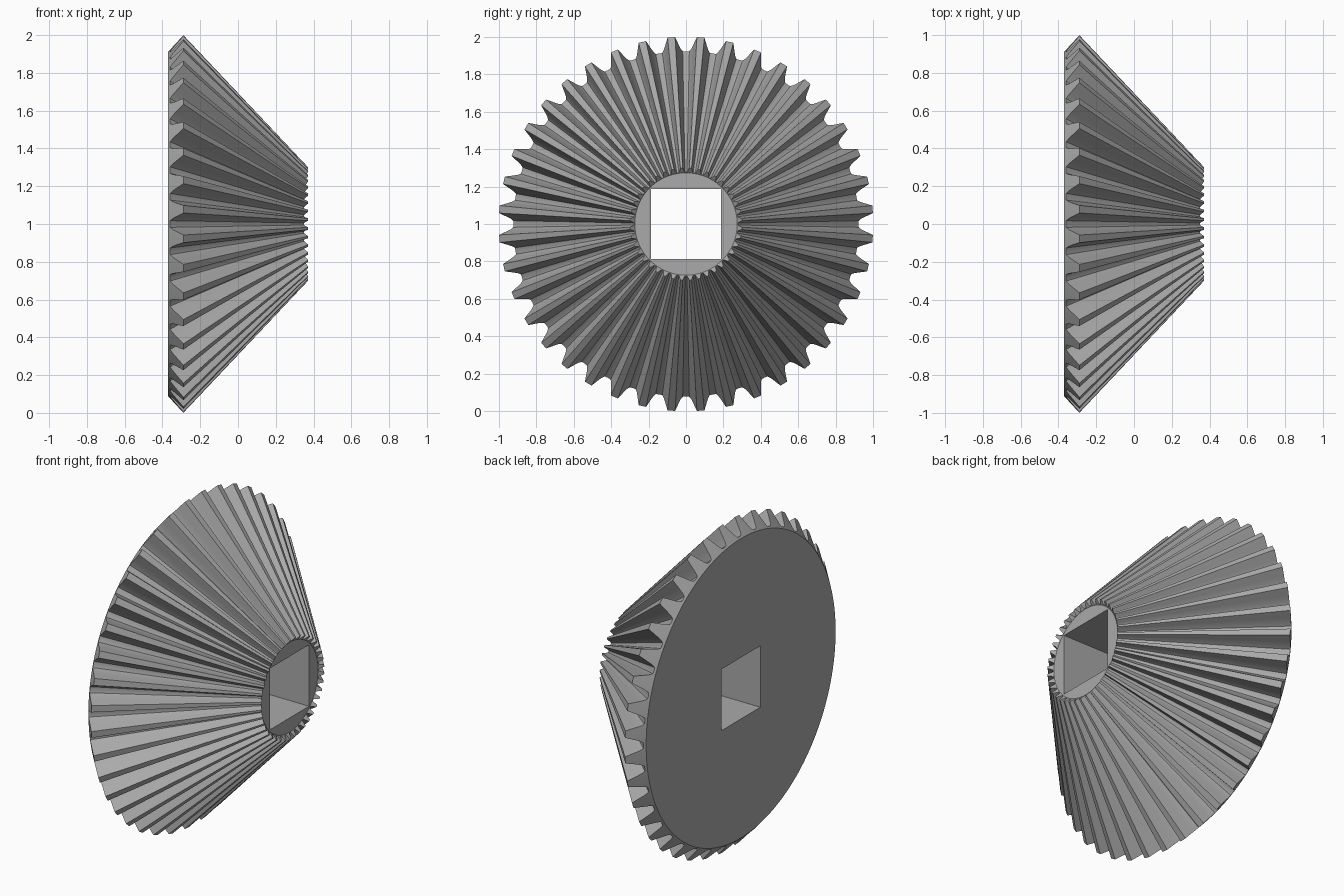
import bpy, bmesh, math

cube = bpy.data.objects.get("Cube")
if cube:
    bpy.data.objects.remove(cube)

TEETH = 40
APEX = 0.655          # x where all tooth lines meet
SMALL = 0.3           # size of the small end relative to the large end
BACK_X, BACK_R = -0.37, 0.912
HOLE = 0.187          # half width of the square bore

# One tooth: angle from its centre in degrees, radius at the large end
half = [(-4.5, 0.922), (-3.4, 0.924), (-2.75, 0.938), (-2.1, 0.962),
        (-1.6, 0.983), (-1.15, 1.001)]
tooth = half + [(-a, r) for a, r in reversed(half[1:])]

grey = bpy.data.materials.new("grey metal")
grey.use_nodes = True
colour = (0.4, 0.4, 0.4, 1)
grey.diffuse_color = colour
grey.node_tree.nodes["Principled BSDF"].inputs["Base Color"].default_value = colour

bm = bmesh.new()


def point(x, r, deg):
    a = math.radians(deg)
    return bm.verts.new((x, r * math.sin(a), 1 + r * math.cos(a)))


def ring(scale, toothed):
    """Ring on the back cone, shrunk towards the apex."""
    verts = []
    for i in range(TEETH):
        centre = 45 + (i + 0.5) * 360 / TEETH
        for a, r in tooth:
            r = r if toothed else BACK_R
            x = BACK_X + (r - BACK_R) * 0.91
            verts.append(point(APEX + (x - APEX) * scale, r * scale, centre + a))
    return verts


def bridge(a, b):
    n = len(a)
    for i in range(n):
        j = (i + 1) % n
        bm.faces.new((a[i], a[j], b[j], b[i]))


# Toothed body between the two flat discs
rings = [ring(1, False), ring(1, True), ring(SMALL, True), ring(SMALL, False)]
for a, b in zip(rings, rings[1:]):
    bridge(a, b)

# Flat discs with a square opening, and the bore walls
squares = []
for rim in (rings[0], rings[-1]):
    x = rim[0].co.x
    square = [point(x, HOLE * math.sqrt(2), 45 + 90 * k) for k in range(4)]
    q = len(rim) // 4
    for k in range(4):
        arc = [rim[(k * q + i) % len(rim)] for i in range(q + 1)]
        bm.faces.new(arc + [square[(k + 1) % 4], square[k]])
    squares.append(square)
bridge(*squares)

bmesh.ops.recalc_face_normals(bm, faces=bm.faces)
mesh = bpy.data.meshes.new("bevel_gear")
bm.to_mesh(mesh)
bm.free()
mesh.materials.append(grey)
gear = bpy.data.objects.new("bevel_gear", mesh)
bpy.context.collection.objects.link(gear)

# Smooth flanks, sharp tooth edges
bpy.ops.object.select_all(action="DESELECT")
gear.select_set(True)
bpy.context.view_layer.objects.active = gear
bpy.ops.object.shade_smooth_by_angle(angle=math.radians(25))
